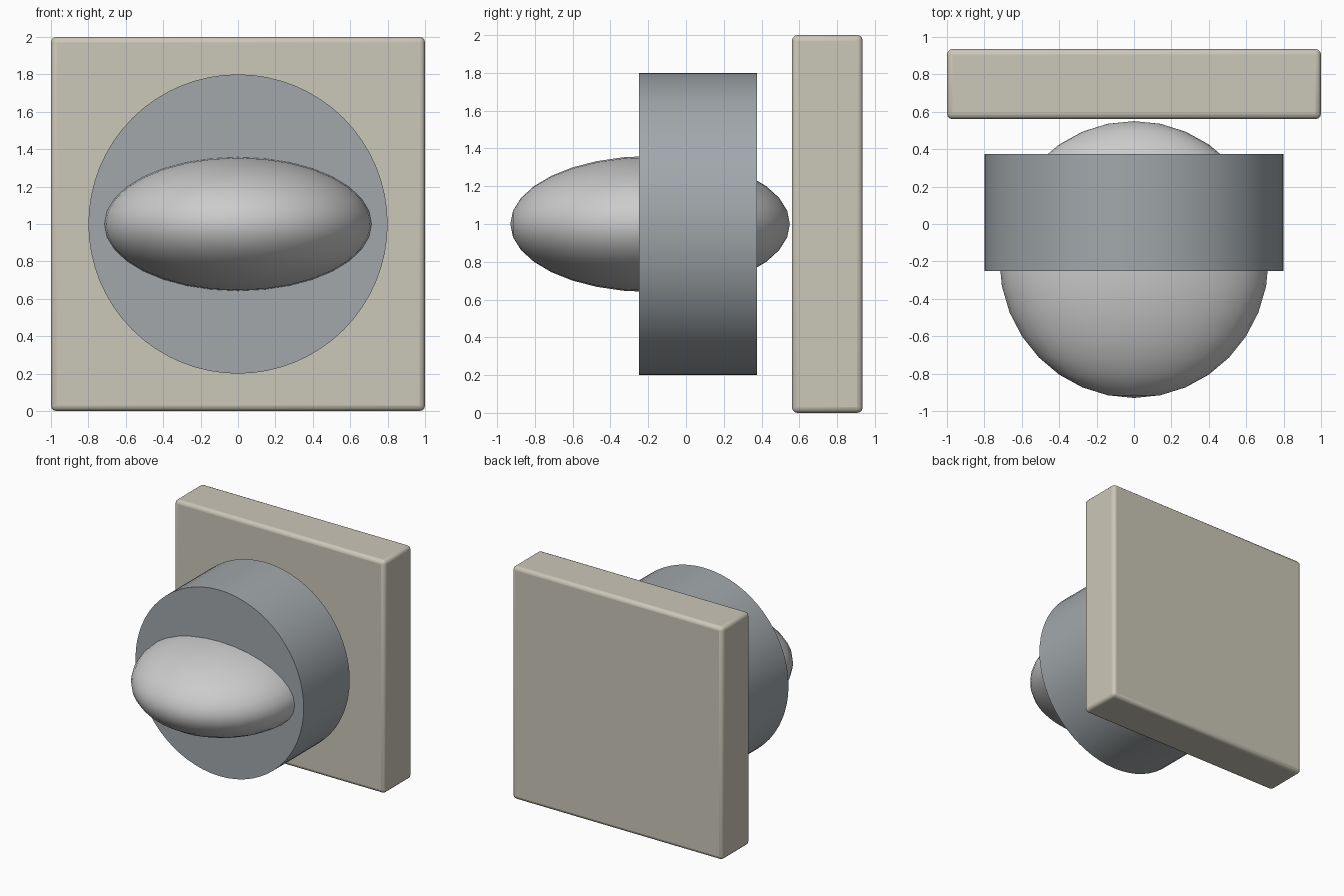
import bpy, math

if "Cube" in bpy.data.objects:
    bpy.data.objects.remove(bpy.data.objects["Cube"])


def material(name, rgb):
    m = bpy.data.materials.new(name)
    m.diffuse_color = (*rgb, 1)
    m.use_nodes = True
    m.node_tree.nodes["Principled BSDF"].inputs["Base Color"].default_value = m.diffuse_color
    return m


def finish(name, mat=None, angle=35):
    ob = bpy.context.object
    ob.name = name
    bpy.ops.object.transform_apply(location=False, rotation=True, scale=True)
    if mat:
        ob.data.materials.append(mat)
    bpy.ops.object.shade_smooth_by_angle(angle=math.radians(angle))
    return ob


beige = material("beige", (0.60, 0.57, 0.48))
steel = material("blue_grey", (0.36, 0.39, 0.41))
TURN = (math.pi / 2, 0, 0)  # lay the axis along y

# Square back plate with softened edges
bpy.ops.mesh.primitive_cube_add(size=1, location=(0, 0.748, 1))
bpy.context.object.scale = (2, 0.375, 2)
plate = finish("back_plate", beige)
bevel = plate.modifiers.new("soft_edges", "BEVEL")
bevel.width = 0.03
bevel.segments = 3
bpy.ops.object.shade_smooth_by_angle(angle=math.radians(40))

# Round collar
bpy.ops.mesh.primitive_cylinder_add(vertices=64, radius=0.8, depth=0.625,
                                    location=(0, 0.0625, 1), rotation=TURN)
finish("collar", steel)

# Flattened ellipsoid grip passing through the collar
bpy.ops.mesh.primitive_uv_sphere_add(segments=32, ring_count=16, radius=1,
                                     location=(0, -0.19, 1), rotation=TURN)
bpy.context.object.scale = (0.72, 0.36, 0.74)
finish("turn_grip", angle=80)
